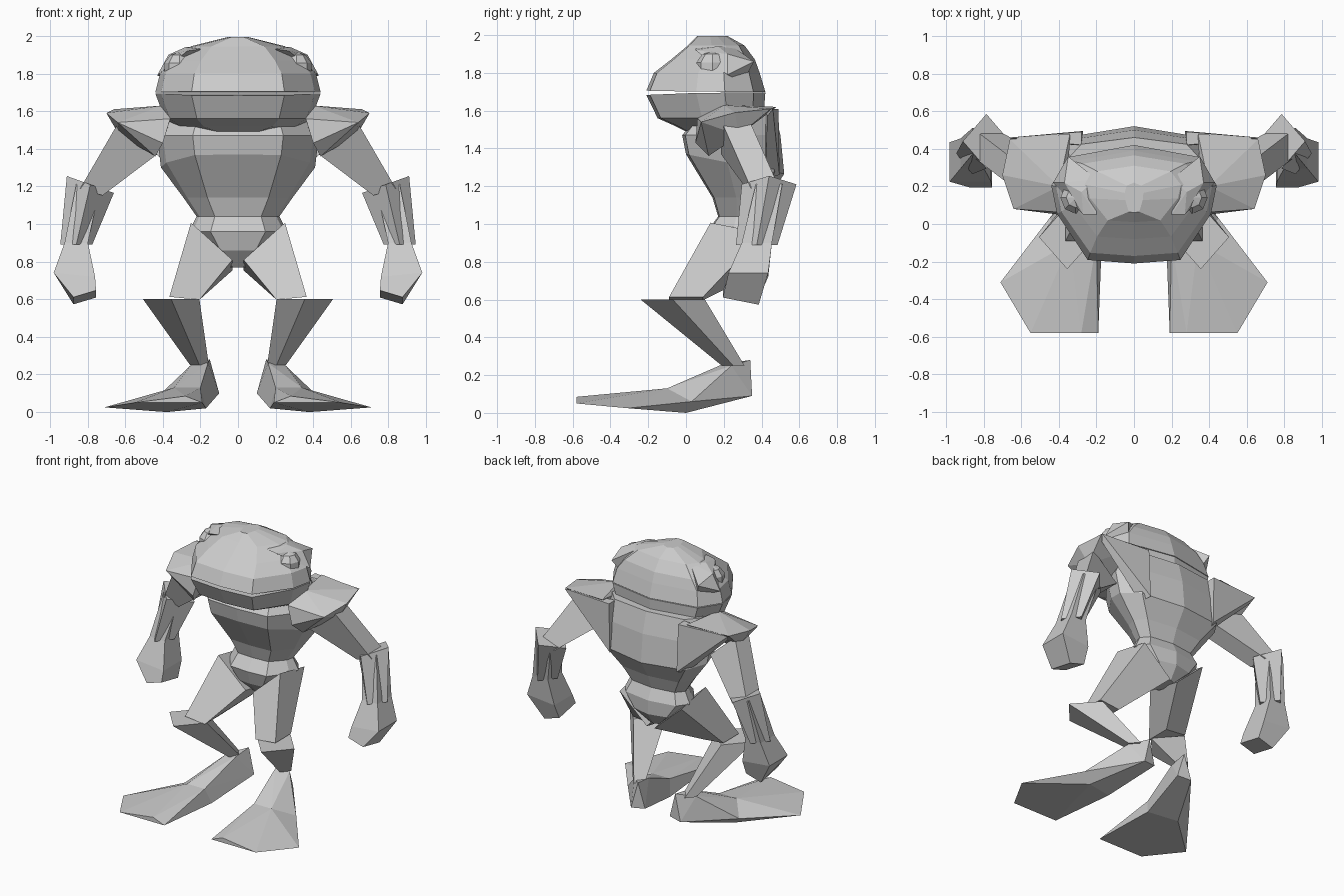
import bpy, bmesh
from mathutils import Vector

if "Cube" in bpy.data.objects:
    bpy.data.objects.remove(bpy.data.objects["Cube"])

grey = bpy.data.materials.new("plain grey")
grey.diffuse_color = (0.6, 0.6, 0.6, 1)
grey.use_nodes = True
grey.node_tree.nodes["Principled BSDF"].inputs["Base Color"].default_value = grey.diffuse_color


def finish(name, bm, mirror=False):
    bmesh.ops.recalc_face_normals(bm, faces=bm.faces)
    me = bpy.data.meshes.new(name)
    bm.to_mesh(me)
    bm.free()
    me.materials.append(grey)
    ob = bpy.data.objects.new(name, me)
    bpy.context.collection.objects.link(ob)
    if mirror:
        ob.modifiers.new("mirror", 'MIRROR').use_mirror_merge = False
    return ob


def loft(name, rings, mirror=False):
    bm = bmesh.new()
    vr = [[bm.verts.new(p) for p in r] for r in rings]
    n = len(vr[0])
    for a, b in zip(vr, vr[1:]):
        for i in range(n):
            j = (i + 1) % n
            bm.faces.new((a[i], a[j], b[j], b[i]))
    bm.faces.new(vr[0])
    bm.faces.new(vr[-1])
    return finish(name, bm, mirror)


def hull(name, pts):
    bm = bmesh.new()
    for p in pts:
        bm.verts.new(p)
    res = bmesh.ops.convex_hull(bm, input=bm.verts)
    bmesh.ops.delete(bm, geom=[v for v in res["geom_interior"] if isinstance(v, bmesh.types.BMVert)],
                     context='VERTS')
    return finish(name, bm, True)


def body_ring(z, w, yf, yb, tilt=0.0, mouth=0.0):
    """Ten-sided level outline, flat at the front and wide at the back."""
    d = yb - yf
    half = [(0.56 * w, yf + 0.03 * d), (0.93 * w, yf + 0.42 * d),
            (w, yf + 0.66 * d), (0.78 * w, yf + 0.9 * d)]
    pts = [(0, yf)] + half + [(0, yb)] + [(-x, y) for x, y in reversed(half)]
    return [(x, y, z + tilt * (y - 0.25) + mouth * max(0, 0.08 - y)) for x, y in pts]


def limb(name, sections, box=True):
    """Four-sided limb; section = x, y, z, half width, half depth, slope x, slope y."""
    corners = [(-1, -1), (1, -1), (1, 1), (-1, 1)] if box else [(0, -1), (1, 0), (0, 1), (-1, 0)]
    rings = [[(x + u * hx, y + v * hy, z + u * hx * sx + v * hy * sy) for u, v in corners]
             for x, y, z, hx, hy, sx, sy in sections]
    return loft(name, rings, True)


# Head: upper skull and lower jaw with a narrow open mouth between them
loft("upper_head", [body_ring(1.70, .44, -.21, .42, mouth=.02),
                    body_ring(1.80, .415, -.17, .39),
                    body_ring(1.87, .35, -.08, .365),
                    body_ring(1.945, .25, .01, .31),
                    body_ring(1.995, .05, .06, .22)])
loft("lower_jaw", [body_ring(1.695, .44, -.21, .42, mouth=-.04),
                   body_ring(1.56, .39, -.15, .41),
                   body_ring(1.52, .33, -.06, .39),
                   body_ring(1.48, .15, .02, .35)])

# Eyes, each under a raised brow ridge
bm = bmesh.new()
bmesh.ops.create_uvsphere(bm, u_segments=8, v_segments=5, radius=1)
for v in bm.verts:
    v.co = Vector((.31 + .085 * v.co.x, .14 + .09 * v.co.y, 1.83 + .085 * v.co.z))
finish("eye", bm, True)
hull("brow", [(.2, .05, 1.93), (.2, .24, 1.945), (.35, .36, 1.86), (.43, .22, 1.79),
              (.37, .22, 1.90), (.28, .17, 1.94), (.27, .05, 1.92), (.3, .3, 1.75)])

# Torso from neck to crotch
loft("torso", [body_ring(1.62, .36, .10, .46),
               body_ring(1.47, .43, -.02, .50),
               body_ring(1.32, .41, 0, .52, tilt=-.2),
               body_ring(1.14, .29, .14, .44),
               body_ring(1.04, .22, .17, .40),
               body_ring(.96, .26, .11, .44),
               body_ring(.86, .17, .14, .44),
               body_ring(.77, .05, .22, .38)])

# Shoulder pads and the broad back panels hanging behind them
hull("shoulder", [(.36, .06, 1.56), (.40, .05, 1.43), (.44, .12, 1.36), (.64, .08, 1.54),
                  (.70, .26, 1.59), (.66, .45, 1.61), (.34, .48, 1.62),
                  (.63, .28, 1.47), (.40, .20, 1.63)])
hull("back_panel", [(.66, .46, 1.61), (.64, .43, 1.57), (.28, .49, 1.61), (.28, .42, 1.61),
                    (.27, .495, 1.26), (.30, .42, 1.24)])

# Arms
limb("upper_arm", [(.53, .26, 1.46, .10, .075, .9, 0), (.78, .42, 1.17, .06, .075, .3, 0)])
limb("forearm", [(.785, .44, 1.21, .125, .145, .36, 0), (.86, .375, .89, .085, .11, 0, 0)], box=False)
limb("hand", [(.80, .44, 1.19, .06, .07, .36, 0), (.86, .375, .90, .062, .08, 0, 0),
              (.87, .33, .73, .11, .105, .1, 0), (.815, .29, .61, .06, .095, -.3, -.2)])

# Legs with an overlapping knee joint
limb("thigh", [(.14, .27, .88, .11, .14, .9, -.2), (.285, .0, .605, .08, .09, .1, 0)])
limb("shin", [(.355, -.07, .60, .15, .17, 0, 0), (.205, .25, .25, .05, .06, 0, 0)], box=False)

# Feet: heel block and splayed web sharing the instep section
instep = [(.17, -.06, .02), (.2, -.10, .13), (.34, -.10, .13), (.45, .03, .06), (.38, 0, 0)]
hull("heel", instep + [(.10, .33, .10), (.20, .35, .09), (.15, .34, .28),
                       (.25, .24, .25), (.16, .20, .26)])
hull("webbed_foot", instep + [(.19, -.58, .05), (.28, -.58, .085), (.55, -.58, .05),
                              (.71, -.31, .025)])
